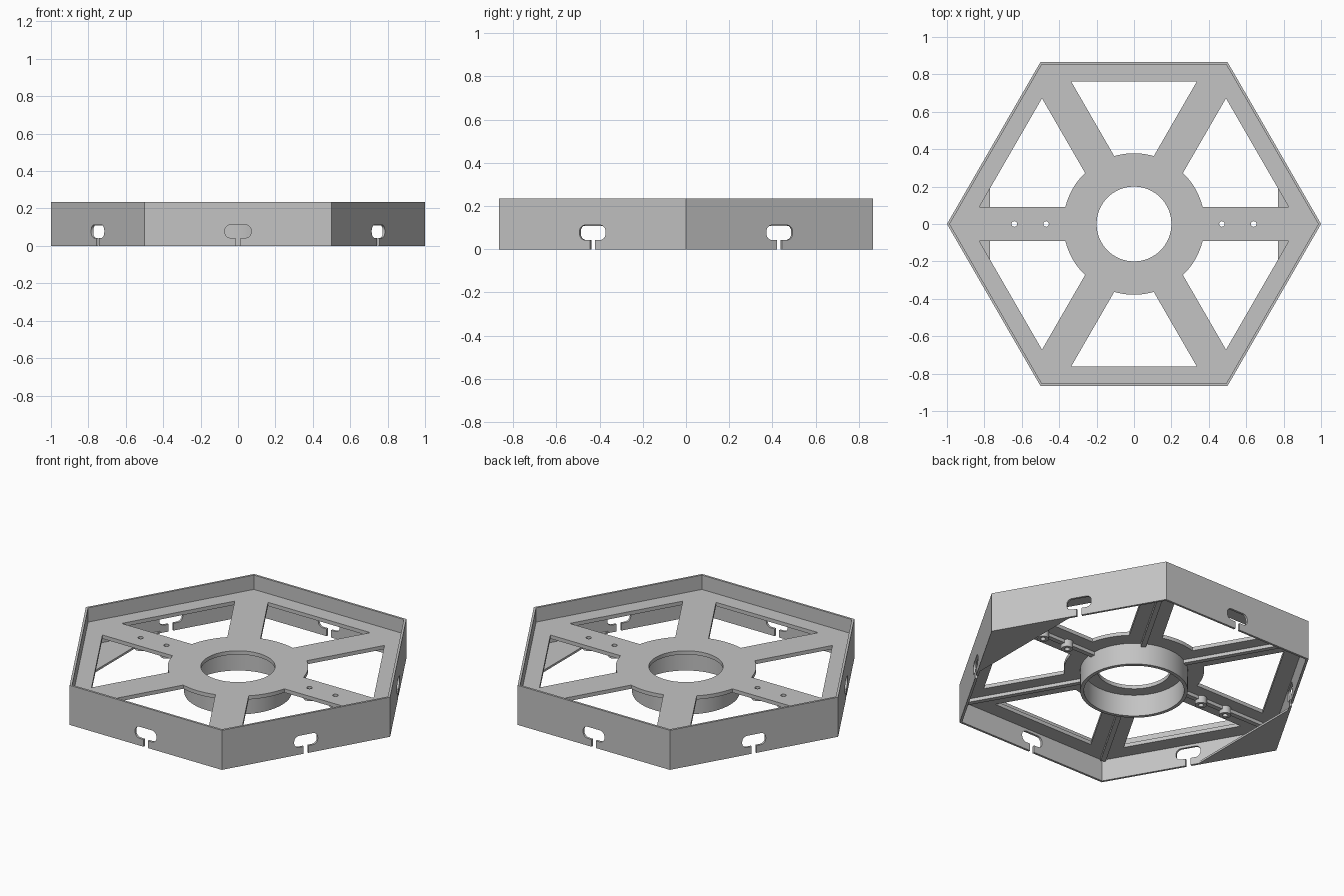
import bpy
import bmesh
from math import radians, sin, cos, asin, sqrt, pi
from mathutils import Matrix

if "Cube" in bpy.data.objects:
    bpy.data.objects.remove(bpy.data.objects["Cube"], do_unlink=True)

# Main dimensions
APOTHEM = sqrt(3) / 2
HEIGHT = 0.235
WALL = 0.013
DECK_TOP = 0.15
DECK_THICK = 0.022
DECK_LOW = DECK_TOP - DECK_THICK
HUB_R, HOLE_R = 0.378, 0.2
SPOKE_HALF = 0.09
WINDOW_APOTHEM = 0.762
BOSS_X = (-0.64, -0.47, 0.47, 0.64)

grey = bpy.data.materials.new("light_grey")
grey.use_nodes = True
grey.diffuse_color = (0.55, 0.55, 0.55, 1)
grey.node_tree.nodes["Principled BSDF"].inputs["Base Color"].default_value = grey.diffuse_color

parts = []


def arc(cx, cy, r, start, end, steps):
    """Points along an arc, angles in radians."""
    angles = [start + (end - start) * i / steps for i in range(steps + 1)]
    return [(cx + r * cos(a), cy + r * sin(a)) for a in angles]


def circle(r, steps=64, cx=0, cy=0):
    return arc(cx, cy, r, 0, 2 * pi, steps)[:-1]


def prism(name, loops, depth, matrix):
    """Fill outlines (inner loops become holes) and extrude them by depth."""
    curve = bpy.data.curves.new(name, 'CURVE')
    curve.dimensions = '2D'
    curve.fill_mode = 'BOTH'
    curve.extrude = depth / 2
    for loop in loops:
        spline = curve.splines.new('POLY')
        spline.points.add(len(loop) - 1)
        for point, (x, y) in zip(spline.points, loop):
            point.co = (x, y, 0, 1)
        spline.use_cyclic_u = True
    temp = bpy.data.objects.new(name + "_outline", curve)
    bpy.context.collection.objects.link(temp)
    mesh = bpy.data.meshes.new_from_object(temp)
    bpy.data.objects.remove(temp, do_unlink=True)
    bpy.data.curves.remove(curve)
    bm = bmesh.new()
    bm.from_mesh(mesh)
    bmesh.ops.remove_doubles(bm, verts=bm.verts, dist=0.0001)
    bmesh.ops.recalc_face_normals(bm, faces=bm.faces)
    bm.transform(matrix @ Matrix.Translation((0, 0, depth / 2)))
    bm.to_mesh(mesh)
    bm.free()
    mesh.name = name
    mesh.materials.clear()
    mesh.materials.append(grey)
    obj = bpy.data.objects.new(name, mesh)
    bpy.context.collection.objects.link(obj)
    parts.append(obj)
    return obj


def at_z(z):
    return Matrix.Translation((0, 0, z))


def spin(degrees):
    return Matrix.Rotation(radians(degrees), 4, 'Z')


# Side walls, each with a rounded cable slot and a narrow neck open at the bottom
NECK, SLOT_HALF, SLOT_LOW, SLOT_HIGH, ROUND = 0.014, 0.07, 0.043, 0.112, 0.03
cx, low, high = SLOT_HALF - ROUND, SLOT_LOW + ROUND, SLOT_HIGH - ROUND
panel = [(-0.5, 0), (-NECK, 0), (-NECK, SLOT_LOW)]
for sx, y, start in ((-1, low, 1.5), (-1, high, 1), (1, high, 0.5), (1, low, 0)):
    panel += arc(sx * cx, y, ROUND, start * pi, (start - 0.5) * pi, 8)
panel += [(NECK, SLOT_LOW), (NECK, 0), (0.5, 0), (0.5, HEIGHT), (-0.5, HEIGHT)]
for i in range(6):
    stand = Matrix.Translation((0, WALL - APOTHEM, 0)) @ Matrix.Rotation(pi / 2, 4, 'X')
    prism(f"side_wall_{i + 1}", [panel], WALL, spin(60 * i) @ stand)

# Deck with six windows, a round centre hole and four screw holes
deck_r = 1 - WALL / APOTHEM / 2
loops = [circle(deck_r, 6), circle(HOLE_R)]
half_arc = pi / 6 - asin(SPOKE_HALF / HUB_R)
corner = (WINDOW_APOTHEM * 0.5 - SPOKE_HALF) / cos(pi / 6)
for i in range(6):
    a = radians(30 + 60 * i)
    window = arc(0, 0, HUB_R, a - half_arc, a + half_arc, 14)
    for t in (corner, -corner):
        window.append((WINDOW_APOTHEM * cos(a) - t * sin(a),
                       WINDOW_APOTHEM * sin(a) + t * cos(a)))
    loops.append(window)
loops += [circle(0.015, 16, x) for x in BOSS_X]
prism("deck", loops, DECK_THICK, at_z(DECK_LOW))

# Round collar under the hub
prism("hub_collar", [circle(0.29), circle(0.27)], DECK_LOW + 0.002, at_z(0))

# Screw bosses under the two side spokes
for i, x in enumerate(BOSS_X):
    prism(f"screw_boss_{i + 1}", [circle(0.032, 24, x), circle(0.015, 16, x)],
          0.045, at_z(DECK_LOW - 0.043))

# Stiffening ribs under the spokes, broken around the bosses
for i in range(6):
    spans = ((0.28, 0.445), (0.495, 0.615), (0.665, 0.96)) if i % 3 == 0 else ((0.28, 0.96),)
    for j, (a, b) in enumerate(spans):
        w = 0.014
        prism(f"spoke_rib_{i + 1}_{j + 1}", [[(a, -w), (b, -w), (b, w), (a, w)]],
              0.022, spin(60 * i) @ at_z(DECK_LOW - 0.02))

# Triangular floor plates in the left and right corners
chord, tip = 0.77, 0.995
reach = (tip - chord) * sqrt(3)
for name, turn in (("left", 0), ("right", 180)):
    prism(f"{name}_corner_plate", [[(tip, 0), (chord, reach), (chord, -reach)]],
          0.012, spin(turn))

# Smooth round surfaces, keep edges sharp
bpy.ops.object.select_all(action='DESELECT')
for obj in parts:
    obj.select_set(True)
bpy.context.view_layer.objects.active = parts[0]
bpy.ops.object.shade_smooth_by_angle(angle=radians(30))
